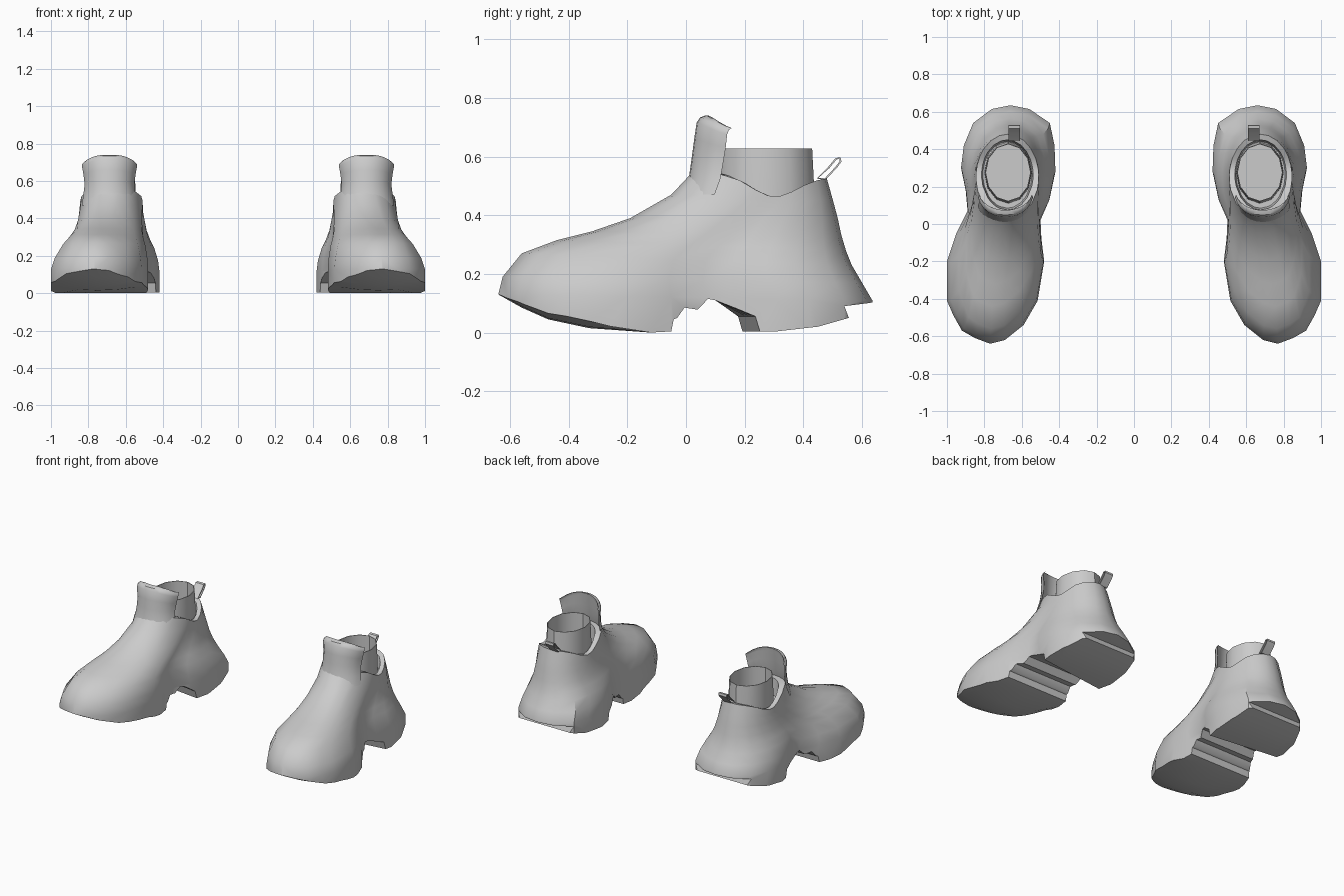
import bpy, bmesh, math

if "Cube" in bpy.data.objects:
    bpy.data.objects.remove(bpy.data.objects["Cube"])

grey = bpy.data.materials.new("warm_grey")
grey.diffuse_color = (0.6, 0.6, 0.6, 1)
grey.use_nodes = True
grey.node_tree.nodes["Principled BSDF"].inputs["Base Color"].default_value = grey.diffuse_color


def make(name, verts, faces):
    mesh = bpy.data.meshes.new(name)
    mesh.from_pydata(verts, [], faces)
    bm = bmesh.new()
    bm.from_mesh(mesh)
    bmesh.ops.recalc_face_normals(bm, faces=bm.faces)
    bm.to_mesh(mesh)
    bm.free()
    mesh.materials.append(grey)
    ob = bpy.data.objects.new(name, mesh)
    bpy.context.collection.objects.link(ob)
    return ob


def grid_faces(rows, cols):
    return [(r * cols + i, r * cols + (i + 1) % cols,
             (r + 1) * cols + (i + 1) % cols, (r + 1) * cols + i)
            for r in range(rows - 1) for i in range(cols)]


def caps(rows, cols):
    return [tuple(range(cols)), tuple(range((rows - 1) * cols, rows * cols))]


def apply_modifiers(ob):
    bpy.context.view_layer.update()
    deps = bpy.context.evaluated_depsgraph_get()
    mesh = bpy.data.meshes.new_from_object(ob.evaluated_get(deps))
    ob.modifiers.clear()
    ob.data = mesh


def smooth(ob, angle=35):
    bpy.ops.object.select_all(action='DESELECT')
    ob.select_set(True)
    bpy.context.view_layer.objects.active = ob
    bpy.ops.object.shade_smooth_by_angle(angle=math.radians(angle))


# Footprint outline, from the toe along the outer side to the heel and back
OUTLINE = [(.77, -.64), (.85, -.61), (.92, -.57), (.965, -.49), (1.0, -.41),
           (1.0, -.20), (.95, -.05), (.89, .07), (.90, .18), (.925, .30),
           (.91, .42), (.86, .54), (.76, .615), (.66, .635), (.56, .615),
           (.45, .54), (.425, .42), (.42, .28), (.45, .14), (.50, .03),
           (.495, -.08), (.48, -.20), (.515, -.41), (.59, -.54), (.69, -.62)]
N = len(OUTLINE)

# Tilted rings: front y, front z, back y, back z, weight of footprint shape
RINGS = [(-.64, -.02, .635, -.02, 1), (-.64, .13, .635, .11, 1),
         (-.625, .19, .60, .17, .93), (-.56, .27, .565, .23, .74),
         (-.44, .315, .545, .28, .52), (-.32, .345, .53, .33, .36),
         (-.19, .39, .517, .39, .22), (-.05, .47, .50, .455, .09),
         (.025, .55, .48, .53, 0)]
CX, HW = .677, .168


def ring(yf, zf, yb, zb, w, hw=HW, dip=0.0):
    pts = []
    for i, (ox, oy) in enumerate(OUTLINE):
        v = max(-1, min(1, (oy + .0025) / .6375))
        side = 1 if 0 < i < 13 else -1
        # the outer side of the vamp leans in faster than the inner side
        lean = max(0, min(1, .6 - v * 3, (v + 1) * 4)) if side > 0 else 0
        wi = w ** (1 + .9 * lean)
        ex = CX + .07 * max(0, -v) * min(1, w * 2)
        ex += side * hw * math.sqrt(max(0, 1 - v * v))
        s = (v + 1) / 2
        y = yf + (yb - yf) * s
        z = zf + (zb - zf) * s - dip * math.exp(-((y - .30) / .11) ** 2)
        pts.append((ox * wi + ex * (1 - wi), y, z))
    return pts


# Boot body: lofted shell with collar rim and an inner floor
verts = []
for k, r in enumerate(RINGS):
    verts += ring(*r, dip={7: .03, 8: .075}.get(k, 0))
verts += ring(.075, .55, .45, .53, 0, HW - .03, .075)
verts += ring(.085, .44, .44, .44, 0, HW - .037)
rows = len(RINGS) + 2
body = make("boot_body", verts, grid_faces(rows, N) + caps(rows, N))

# Sole cutter: toe rocker, arch notch and heel block in side profile
SOLE = [(-.75, -.1), (-.75, .18), (-.64, .13), (-.56, .085), (-.47, .045),
        (-.33, .015), (-.12, 0), (-.05, .004), (-.042, .045), (-.03, .05),
        (-.005, .085), (.04, .078), (.075, .115), (.10, .11), (.21, .055),
        (.225, .004), (.30, .003), (.45, .02), (.555, .05), (.54, .09),
        (.62, .10), (.75, .125), (.75, -.1)]
M = len(SOLE)
SLICES = [.3, .45, .55, .65, .75, .85, .95, 1.1]
verts = []
for x in SLICES:
    skew = (x - .7) * .125
    for y, z in SOLE:
        rise = .025 * min(1.5, ((x - .75) / .24) ** 2) if -.65 < y < -.3 else 0
        verts.append((x, y + (skew if .2 < y < .24 else 0), z + rise))
cutter = make("sole_cutter", verts,
              grid_faces(len(SLICES), M) + caps(len(SLICES), M))
cutter.hide_render = True
mod = body.modifiers.new("sole_cut", 'BOOLEAN')
mod.operation = 'DIFFERENCE'
mod.solver = 'EXACT'
mod.object = cutter
apply_modifiers(body)
bpy.data.objects.remove(cutter)

# Sock cuff: thin faceted tube inside the collar
C = 12
verts = []
for hx, hy, z in ((.128, .165, .43), (.126, .16, .53), (.122, .155, .628),
                  (.118, .151, .628), (.118, .151, .43)):
    for i in range(C):
        a = math.tau * i / C
        verts.append((.673 + hx * math.cos(a), .275 + hy * math.sin(a), z))
cuff = make("sock_cuff", verts, grid_faces(5, C))

# Front tongue: padded curved flap, as rows of y, z, half width and thickness
TONGUE = [(-.01, .47, .150, .03), (.01, .53, .142, .03),
          (.02, .60, .135, .035), (.028, .66, .141, .035),
          (.036, .715, .149, .035), (.048, .733, .148, .025),
          (.066, .74, .143, .008)]
COLS = 13
verts = []
for y0, z0, hw, thick in TONGUE:
    depth = .13 - .6 * max(0, y0 - .03)
    for j in range(2 * COLS - 2):
        back = j >= COLS
        i = 2 * COLS - 2 - j if back else j
        a = math.radians(-80 + 160 * i / (COLS - 1))
        drop = .045 * abs(math.sin(a)) ** 3 * max(0, (z0 - .5) / .24)
        pad = thick * math.cos(a) ** .5 if back else 0
        verts.append((.687 + hw * math.sin(a),
                      y0 + depth * (1 - math.cos(a)) + pad, z0 - drop))
tongue = make("front_tongue", verts, grid_faces(len(TONGUE), 2 * COLS - 2)
              + caps(len(TONGUE), 2 * COLS - 2))

# Heel pull loop: closed ribbon
LOOP = [(.445, .525), (.485, .565), (.51, .595), (.527, .597), (.53, .583),
        (.515, .562), (.475, .52)]
verts = [(x, y, z) for x in (.61, .67) for y, z in LOOP]
loop = make("heel_pull_loop", verts, grid_faces(2, len(LOOP)))
mod = loop.modifiers.new("thickness", 'SOLIDIFY')
mod.thickness = .006
apply_modifiers(loop)

# Smooth shading, and mirror every part for the other boot
for ob in (body, cuff, tongue, loop):
    smooth(ob)
    mod = ob.modifiers.new("other_boot", 'MIRROR')
    mod.use_axis[0] = True
    mod.use_mirror_merge = False
